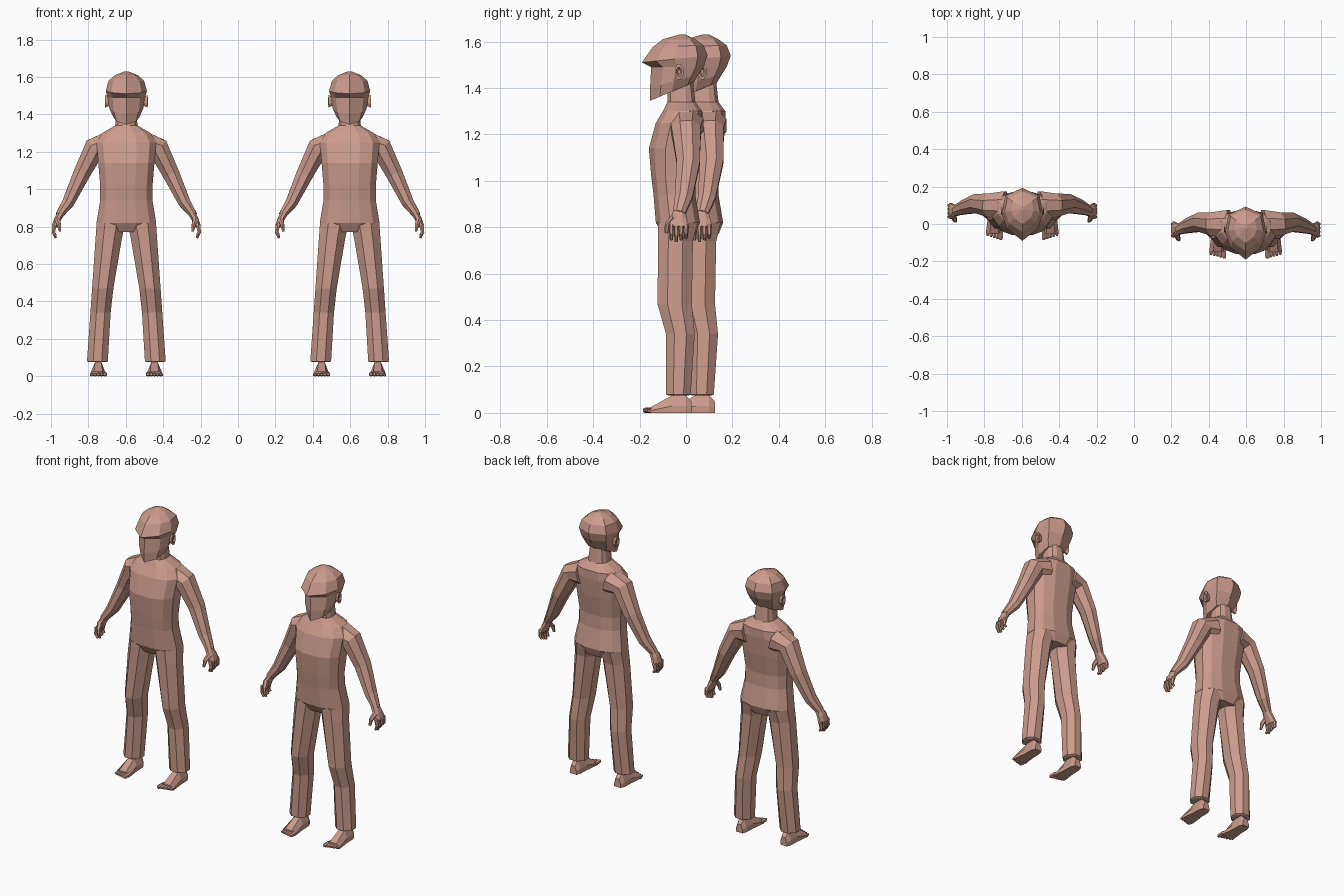
import bpy, bmesh, math
from mathutils import Vector

cube = bpy.data.objects.get("Cube")
if cube:
    bpy.data.objects.remove(cube)

skin = bpy.data.materials.new("skin_tan")
skin.use_nodes = True
tan_colour = (.6, .33, .26, 1)
skin.diffuse_color = tan_colour
skin.node_tree.nodes["Principled BSDF"].inputs["Base Color"].default_value = tan_colour

parts = []


def lerp(start, end, amount):
    return start + (end - start) * amount


def loft(name, rings):
    """Skin a list of equal-length point rings and close both ends."""
    bm = bmesh.new()
    loops = [[bm.verts.new(point) for point in ring] for ring in rings]
    for lower, upper in zip(loops, loops[1:]):
        for i in range(len(lower)):
            bm.faces.new((lower[i - 1], lower[i], upper[i], upper[i - 1]))
    bm.faces.new(loops[0])
    bm.faces.new(loops[-1])
    bmesh.ops.recalc_face_normals(bm, faces=bm.faces)
    mesh = bpy.data.meshes.new(name)
    bm.to_mesh(mesh)
    bm.free()
    mesh.materials.append(skin)
    part = bpy.data.objects.new(name, mesh)
    bpy.context.collection.objects.link(part)
    parts.append(part)


def polygon(sides, power=1):
    """Unit ring with a flat side on each axis; a power below one makes it boxier."""
    points = []
    for i in range(sides):
        turn = math.tau * (i + .5) / sides
        c, s = math.cos(turn), math.sin(turn)
        points.append((math.copysign(abs(c) ** power, c), math.copysign(abs(s) ** power, s)))
    widest = max(a for a, b in points)
    return [(a / widest, b / widest) for a, b in points]


def level_ring(x, z, half_width, front, back, sides, power=1):
    middle, depth = (front + back) / 2, (back - front) / 2
    return [Vector((x + a * half_width, middle + b * depth, z))
            for a, b in polygon(sides, power)]


def limb(name, side, path, start, end, sides=8):
    """Tube along a path, tapering from start to end (thickness, depth)."""
    centres = [Vector(point) for point in path]
    last = len(centres) - 1
    rings = []
    for i, centre in enumerate(centres):
        along = (centres[min(i + 1, last)] - centres[max(i - 1, 0)]).normalized()
        across = Vector((0, 1, 0)).cross(along).normalized()
        deep = along.cross(across)
        thickness, depth = (lerp(s, e, i / last) for s, e in zip(start, end))
        ring = [centre + across * a * thickness + deep * b * depth for a, b in polygon(sides)]
        rings.append([Vector((p.x * side, p.y, p.z)) for p in ring])
    loft(name, rings)


# Torso and neck: height, half width, front, back
torso = [
    (.77, .1, -.1, .04), (.82, .16, -.13, .06), (.94, .14, -.14, .04),
    (1.02, .14, -.15, .04), (1.14, .15, -.16, .06), (1.25, .16, -.13, .07),
    (1.3, .13, -.1, .07), (1.34, .06, -.08, .04), (1.43, .05, -.08, .03),
]
loft("torso", [level_ring(0, *row, sides=12, power=.8) for row in torso])

# Head outline: pointed at front and back, half of it mirrored
half_outline = [(0, -1), (.74, -.55), (1, 0), (.84, .7), (0, 1)]
outline = half_outline + [(-a, b) for a, b in half_outline[-2:0:-1]]


def head_ring(height, rise, front, back, half_width):
    """Ring that climbs by rise from the front to the back."""
    return [Vector((a * half_width,
                    lerp(front, back, (b + 1) / 2),
                    height + rise * (b + 1) / 2)) for a, b in outline]


# Jaw, cheeks, temples, overhanging brow, upper crown, crown, tip
head = [
    (1.345, .08, -.155, .035, .07), (1.4, .06, -.155, .055, .09),
    (1.49, 0, -.15, .075, .1), (1.51, .03, -.19, .093, .11),
    (1.575, .01, -.145, .075, .095), (1.61, 0, -.1, .04, .06),
    (1.63, 0, -.03, 0, .01),
]
loft("head", [head_ring(*row) for row in head])

for side, tag in ((1, "left_"), (-1, "right_")):
    # Ear: shallow disc with a hollow centre
    ear = ((.08, .02), (.113, .033), (.115, .02), (.106, .01))
    loft(tag + "ear", [[Vector((side * x, -.03 + a * radius * .55, 1.47 + b * radius))
                        for a, b in polygon(8)] for x, radius in ear])

    # Arm from inside the shoulder to the wrist
    limb(tag + "arm", side,
         [(.09, 0, 1.24), (.17, 0, 1.22), (.24, .01, 1.08), (.31, -.01, .93), (.36, -.03, .86)],
         start=(.07, .075), end=(.02, .026))

    # Hand: flat palm, four curled fingers and a thumb
    limb(tag + "palm", side, [(.35, -.03, .87), (.37, -.03, .835), (.384, -.03, .8)],
         start=(.02, .025), end=(.015, .043))
    for k in range(4):
        y = lerp(-.063, 0, k / 3)
        tip = .738 + .008 * abs(k - 1)
        limb(tag + "finger_" + "abcd"[k], side,
             [(.384, y, .81), (.39, y, .77), (.377, y, tip)],
             start=(.012, .01), end=(.006, .006), sides=6)
    limb(tag + "thumb", side, [(.37, -.05, .84), (.36, -.08, .81), (.355, -.085, .775)],
         start=(.015, .015), end=(.006, .007), sides=6)

    # Trouser leg: height, front, back; the sides follow the height
    rings = []
    for z, front, back in ((.82, -.12, .05), (.74, -.12, .03), (.47, -.123, .025),
                           (.34, -.086, .038), (.08, -.086, .02)):
        inner, outer = .1 - .14 * z * z, .216 - .07 * z
        rings.append(level_ring(side * (inner + outer) / 2, z, (outer - inner) / 2,
                                front, back, sides=8))
    hem = [p.lerp(Vector((side * .155, -.03, .055)), .2) for p in rings[-1]]
    loft(tag + "trouser_leg", rings + [hem])

    # Foot: flat sole and sloping instep; y, half width, height
    foot = ((.024, .022, .05), (0, .032, .075), (-.06, .034, .075), (-.15, .045, .026))
    section = ((-1, 0), (-1, .4), (-.5, 1), (.5, 1), (1, .4), (1, 0))
    loft(tag + "foot", [[Vector((side * (.15 + a * width), y, b * height)) for a, b in section]
                        for y, width, height in foot])
    for k in range(5):
        centre = Vector((lerp(.115, .185, k / 4), 0, 0))
        radius = lerp(.011, .008, k / 4)
        tip = lerp(-.185, -.165, k / 4)
        loft(tag + "toe_" + "abcde"[k], [
            [Vector((side * (centre.x + a * radius * size), y, radius * (1 + b * size)))
             for a, b in polygon(6, .9)]
            for y, size in ((-.135, 1), (tip + .012, 1), (tip, .6))])

# Place the first figure, then a twin sharing its meshes
for part in list(parts):
    twin = part.copy()
    twin.name = "second_" + part.name
    bpy.context.collection.objects.link(twin)
    part.location.x = .597
    twin.location = (-.597, .1, 0)
